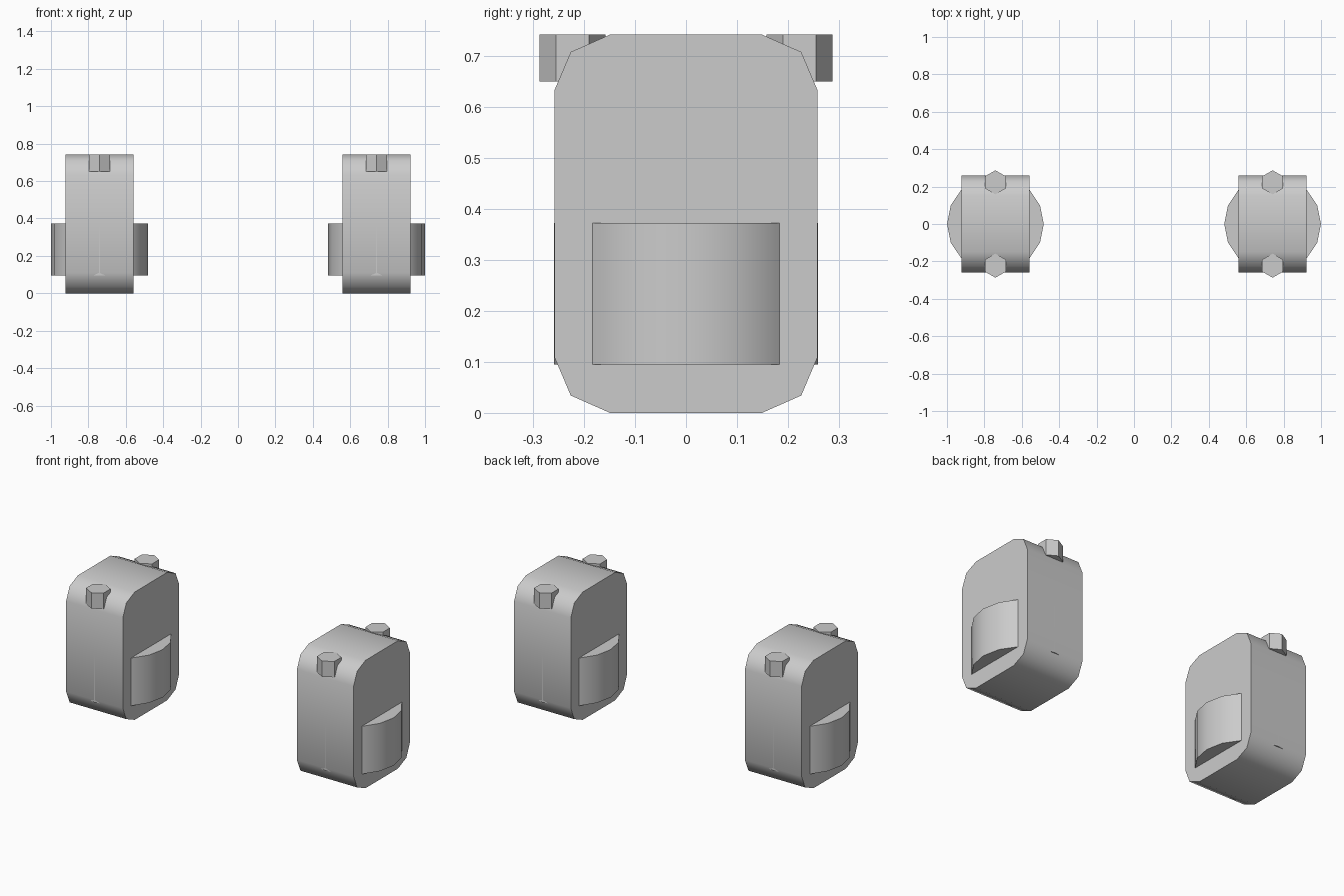
import bpy, bmesh
from math import sin, cos, pi

if "Cube" in bpy.data.objects:
    bpy.data.objects.remove(bpy.data.objects["Cube"])


def prism(name, points, direction):
    """Extrude a closed outline of 3D points along a direction."""
    bm = bmesh.new()
    face = bm.faces.new([bm.verts.new(p) for p in points])
    ext = bmesh.ops.extrude_face_region(bm, geom=[face])
    moved = [g for g in ext["geom"] if isinstance(g, bmesh.types.BMVert)]
    bmesh.ops.translate(bm, verts=moved, vec=direction)
    bmesh.ops.recalc_face_normals(bm, faces=bm.faces)
    mesh = bpy.data.meshes.new(name)
    bm.to_mesh(mesh)
    bm.free()
    obj = bpy.data.objects.new(name, mesh)
    bpy.context.collection.objects.link(obj)
    return obj


def ring(x, y, z, r, n, start=0.0):
    return [(x + r * cos(start + 2 * pi * i / n),
             y + r * sin(start + 2 * pi * i / n), z) for i in range(n)]


HEIGHT = 0.742
HALF = 0.182
CX = 0.741
# Right half of the rounded body outline, bottom to top (y, z)
quarter = [(0.149, 0.0), (0.226, 0.034), (0.258, 0.109)]
right = quarter + [(y, HEIGHT - z) for y, z in reversed(quarter)]
outline = right + [(-y, z) for y, z in reversed(right)]

for side, label in ((-1, "left"), (1, "right")):
    x = side * CX
    # Body block with rounded corners
    body = prism(label + "_body", [(x - HALF, y, z) for y, z in outline],
                 (2 * HALF, 0, 0))
    body.data.shade_smooth()
    bpy.context.view_layer.objects.active = body
    body.select_set(True)
    bpy.ops.object.shade_smooth_by_angle(angle=pi / 4)
    body.select_set(False)
    # Drum bulging out of both flat sides
    drum = prism(label + "_drum", ring(x, 0, 0.095, 0.2585, 16), (0, 0, 0.277))
    bpy.context.view_layer.objects.active = drum
    drum.select_set(True)
    bpy.ops.object.shade_smooth_by_angle(angle=pi / 6)
    drum.select_set(False)
    # Hexagonal studs at front and back of the top
    for end, where in ((-1, "front"), (1, "back")):
        prism(f"{label}_{where}_stud",
              ring(x, end * 0.2225, 0.65, 0.0645, 6, pi / 2),
              (0, 0, HEIGHT - 0.65))
